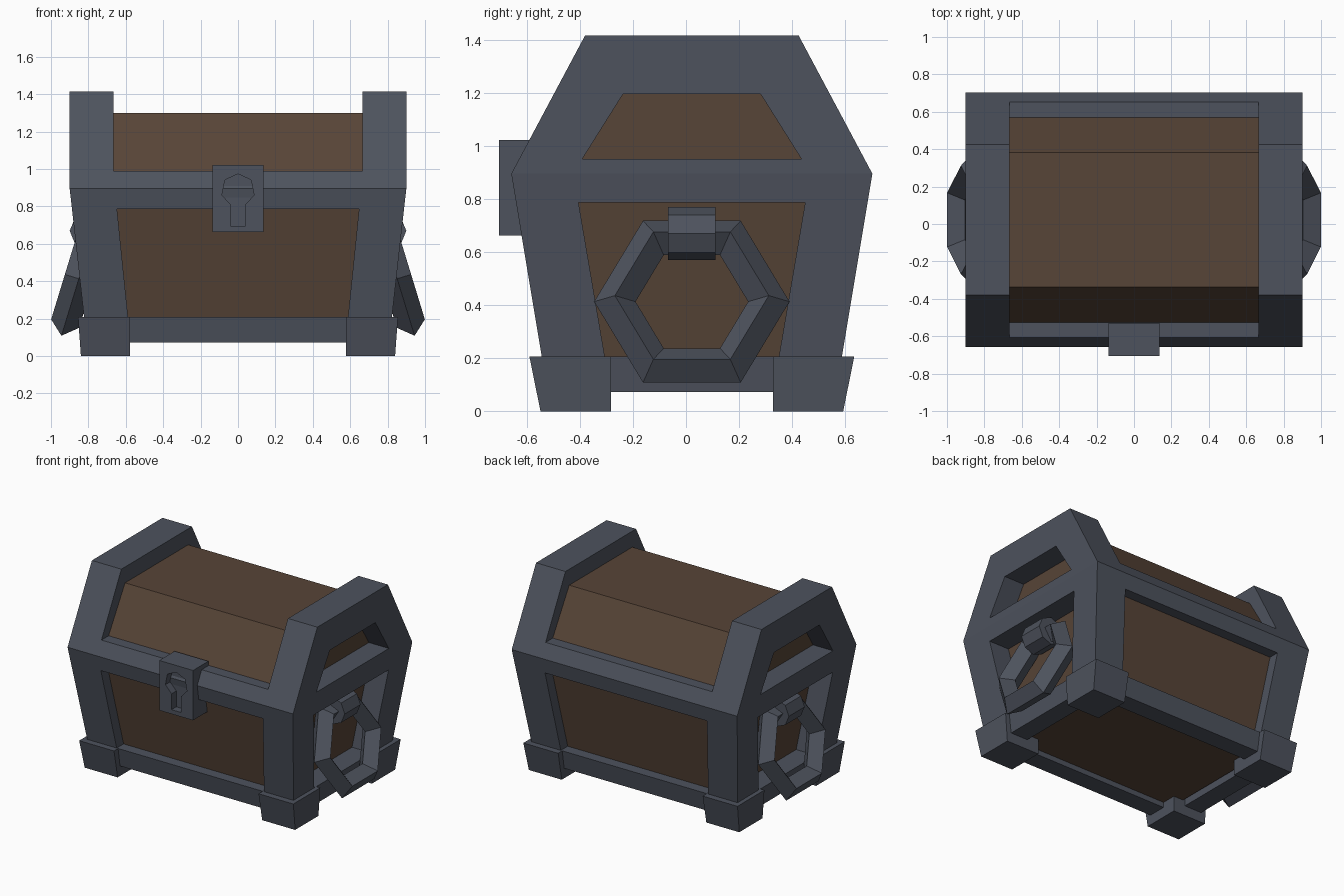
import bpy, bmesh
from math import sin, cos, radians, pi
from mathutils import Matrix, Vector

if "Cube" in bpy.data.objects:
    bpy.data.objects.remove(bpy.data.objects["Cube"])

CY = 0.022  # depth centre of the chest body


def material(name, rgb):
    m = bpy.data.materials.new(name)
    m.diffuse_color = (*rgb, 1)
    m.use_nodes = True
    m.node_tree.nodes["Principled BSDF"].inputs["Base Color"].default_value = m.diffuse_color
    return m


IRON = material("iron", (0.075, 0.085, 0.11))
WOOD = material("wood", (0.095, 0.058, 0.038))


def solid(name, rings, mat=None, loc=(0, CY, 0)):
    """Closed solid through a stack of point rings."""
    bm = bmesh.new()
    loops = [[bm.verts.new(p) for p in ring] for ring in rings]
    for a, b in zip(loops, loops[1:]):
        for i in range(len(a)):
            j = (i + 1) % len(a)
            bm.faces.new((a[i], a[j], b[j], b[i]))
    bm.faces.new(loops[0][::-1])
    bm.faces.new(loops[-1])
    bmesh.ops.recalc_face_normals(bm, faces=bm.faces)
    me = bpy.data.meshes.new(name)
    bm.to_mesh(me)
    bm.free()
    ob = bpy.data.objects.new(name, me)
    bpy.context.collection.objects.link(ob)
    ob.location = loc
    if mat:
        me.materials.append(mat)
    return ob


def rect(z, x0, x1, y0, y1):
    return [(x0, y0, z), (x1, y0, z), (x1, y1, z), (x0, y1, z)]


def stack(name, sections, mat=None):
    """Centred rectangles (z, half x, half y) joined into a solid."""
    return solid(name, [rect(z, -x, x, -y, y) for z, x, y in sections], mat)


def cut(target, cutter, keep=False):
    mod = target.modifiers.new("cut", 'BOOLEAN')
    mod.operation, mod.solver, mod.object = 'DIFFERENCE', 'EXACT', cutter
    bpy.context.view_layer.update()
    bpy.context.view_layer.objects.active = target
    bpy.ops.object.modifier_apply(modifier=mod.name)
    if not keep:
        bpy.data.objects.remove(cutter)


# wooden core and iron frame around it
core = stack("wood_panels", [(0.11, 0.655, 0.47), (0.895, 0.74, 0.605), (1.30, 0.74, 0.36)], WOOD)
frame = stack("iron_frame", [(0.072, 0.808, 0.543), (0.895, 0.90, 0.68), (1.415, 0.90, 0.4025)], IRON)
cut(frame, core, keep=True)

# openings in the frame: lid, front/back, side lower, side upper, underside
for sections in (
    [(0.99, 0.665, 1.5), (2.0, 0.665, 1.5)],
    [(0.207, 0.588, 1.5), (0.787, 0.647, 1.5)],
    [(0.207, 1.5, 0.328), (0.787, 1.5, 0.427)],
    [(0.95, 1.5, 0.413), (1.195, 1.5, 0.259)],
    [(-0.5, 0.67, 0.41), (0.16, 0.67, 0.41)],
):
    cut(frame, stack("opening", sections))

# four corner feet
feet = solid("corner_feet", [rect(0, 0.577, 0.84, 0.305, 0.57),
                             rect(0.207, 0.577, 0.855, 0.305, 0.612)], IRON)
mirror = feet.modifiers.new("mirror", 'MIRROR')
mirror.use_axis = (True, True, False)

# lock block with sunken keyhole
lock = solid("lock_plate", [rect(0.662, -0.135, 0.135, -0.705, -0.53),
                            rect(1.022, -0.135, 0.135, -0.705, -0.53)], IRON, (0, 0, 0))
half = [(0.07, 0.941), (0.086, 0.86), (0.037, 0.807), (0.037, 0.693)]
hole = [(0, 0.973)] + half + [(-x, z) for x, z in reversed(half)]
cut(lock, solid("keyhole", [[(x, y, z) for x, z in hole] for y in (-0.8, -0.65)], loc=(0, 0, 0)))

# ring handles and their mounts on both ends
tilt = radians(17)
for s, side in ((1, "right"), (-1, "left")):
    bpy.ops.mesh.primitive_cylinder_add(vertices=8, radius=0.1, depth=0.18,
                                        location=(s * 0.80, CY, 0.669), rotation=(pi / 2, 0, 0))
    mount = bpy.context.object
    mount.name = "handle_mount_" + side
    mount.data.materials.append(IRON)

    bpy.ops.mesh.primitive_torus_add(major_segments=6, minor_segments=4,
                                     major_radius=0.29, minor_radius=0.078)
    ring = bpy.context.object
    ring.name = "handle_ring_" + side
    ring.data.materials.append(IRON)
    up = Vector((-s * sin(tilt), 0, cos(tilt)))
    out = Vector((s * cos(tilt), 0, sin(tilt)))
    rot = Matrix((up.cross(out), up, out)).transposed().to_4x4()
    ring.matrix_world = Matrix.Translation((s * 0.851, CY, 0.413)) @ rot

for ob in bpy.context.scene.objects:
    for p in ob.data.polygons:
        p.use_smooth = False
